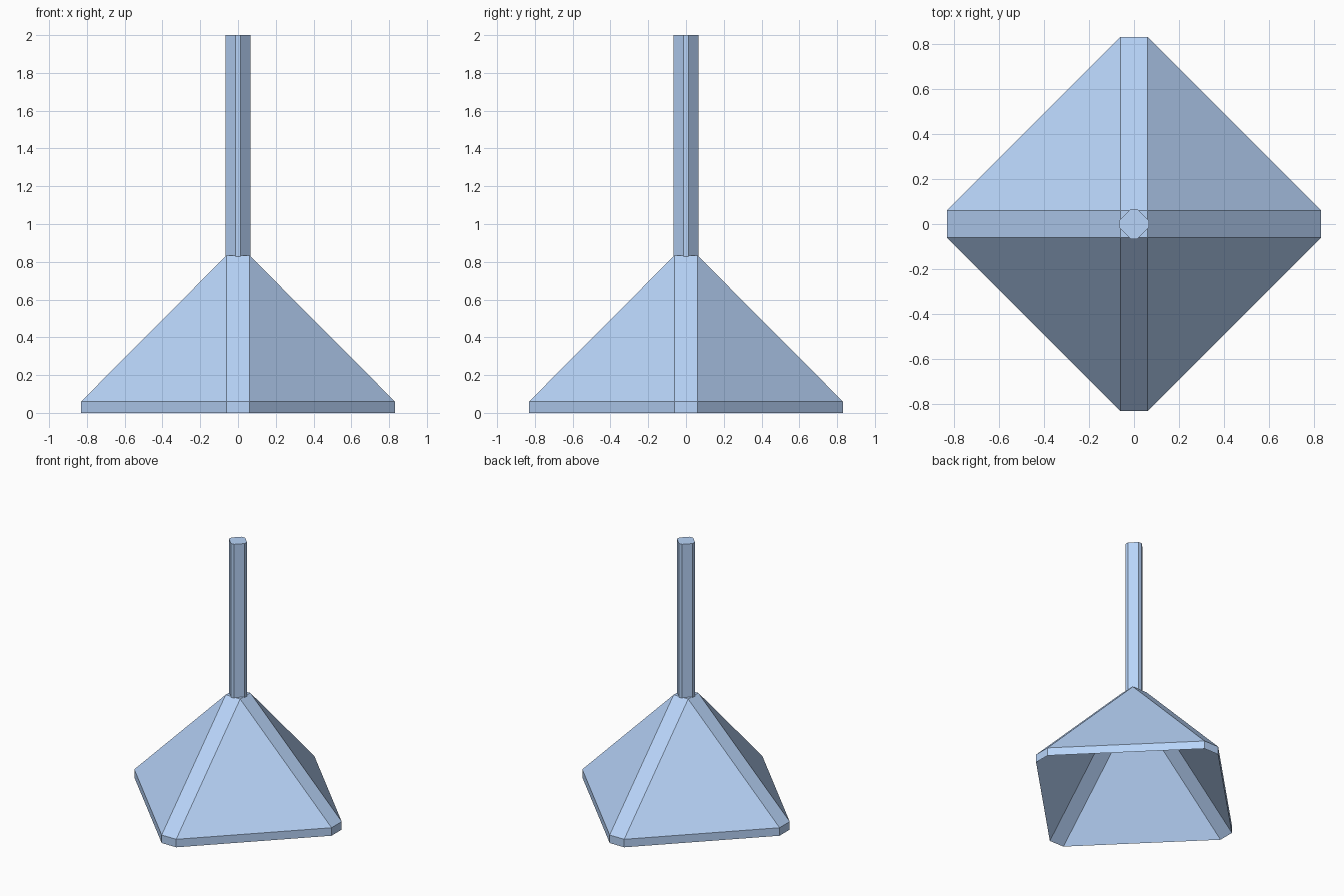
import bpy, bmesh

if "Cube" in bpy.data.objects:
    bpy.data.objects.remove(bpy.data.objects["Cube"])

blue = bpy.data.materials.new("blue_metal")
blue.diffuse_color = (0.48, 0.66, 0.95, 1)
blue.use_nodes = True
blue.node_tree.nodes["Principled BSDF"].inputs["Base Color"].default_value = blue.diffuse_color


def ring(bm, long, short, z):
    """Diamond with clipped corners, counter-clockwise."""
    pts = [(long, -short), (long, short), (short, long), (-short, long),
           (-long, short), (-long, -short), (-short, -long), (short, -long)]
    return [bm.verts.new((x, y, z)) for x, y in pts]


def loft(name, sections):
    """Skin the rings in order and cap both ends."""
    bm = bmesh.new()
    rings = [ring(bm, *s) for s in sections]
    for lower, upper in zip(rings, rings[1:]):
        for i in range(8):
            j = (i + 1) % 8
            bm.faces.new((lower[i], lower[j], upper[j], upper[i]))
    bm.faces.new(rings[0][::-1])
    bm.faces.new(rings[-1])
    # Merge doubled corners where a section becomes a plain square
    bmesh.ops.remove_doubles(bm, verts=bm.verts, dist=0.0001)
    bmesh.ops.recalc_face_normals(bm, faces=bm.faces)
    me = bpy.data.meshes.new(name)
    bm.to_mesh(me)
    bm.free()
    me.materials.append(blue)
    ob = bpy.data.objects.new(name, me)
    bpy.context.collection.objects.link(ob)
    return ob


# Hollow hood: inner slopes down to the bottom edge, upright rim, outer slopes
W, S, T = 0.83, 0.061, 0.061
loft("hood", [(S, S, 0.834 - T), (W, S, 0.0), (W, S, T), (S, S, 0.834)])

# Eight-sided flue pipe rising from the hood
loft("flue_pipe", [(0.066, 0.014, 0.828), (0.066, 0.014, 2.0)])
